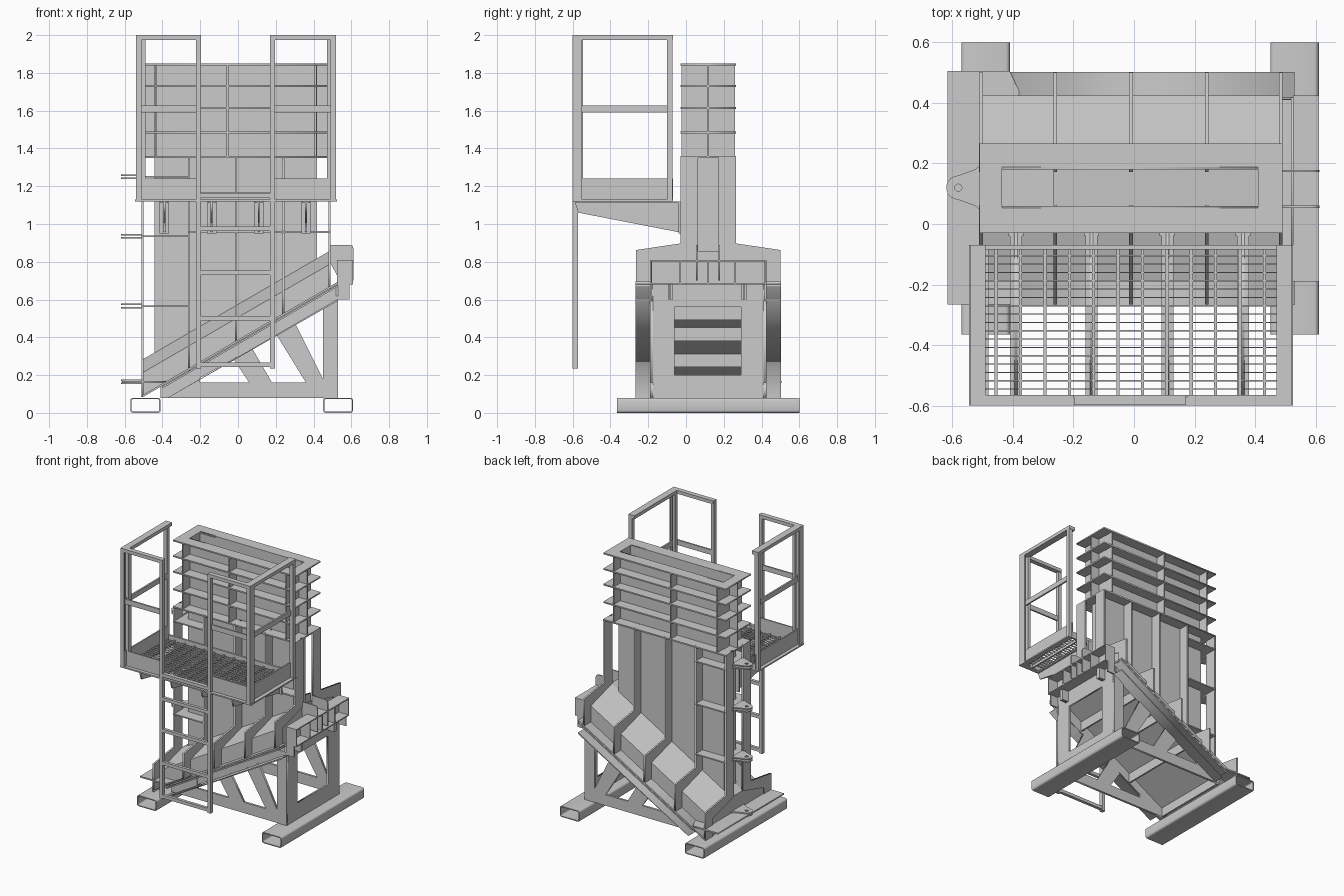
import bpy, bmesh, math
from mathutils import Matrix, Vector

if "Cube" in bpy.data.objects:
    bpy.data.objects.remove(bpy.data.objects["Cube"])

YC = 0.1175                                   # centre plane of the chute
zb = lambda x: 0.66 + 0.58 * (x - 0.49)       # sloping chute bottom
zt = lambda x: zb(x) + 0.18                   # sloping shoulder line

def link(name, me):
    ob = bpy.data.objects.new(name, me)
    bpy.context.collection.objects.link(ob)
    return ob

def boxes(name, items):
    """One object out of boxes (x0, x1, y0, y1, z0, z1)."""
    bm = bmesh.new()
    for x0, x1, y0, y1, z0, z1 in items:
        m = Matrix.Translation(((x0+x1)/2, (y0+y1)/2, (z0+z1)/2)) @ \
            Matrix.Diagonal((x1-x0, y1-y0, z1-z0, 1))
        bmesh.ops.create_cube(bm, size=1, matrix=m)
    me = bpy.data.meshes.new(name)
    bm.to_mesh(me)
    bm.free()
    return link(name, me)

AXES = {'yz': ((0, 1, 0), (0, 0, 1), (1, 0, 0)),
        'xz': ((1, 0, 0), (0, 0, 1), (0, -1, 0)),
        'xy': ((1, 0, 0), (0, 1, 0), (0, 0, 1))}

def plate(name, plane, loops, a, b):
    """Flat plate from an outline plus holes, spanning a..b along its normal axis."""
    cu = bpy.data.curves.new(name, 'CURVE')
    cu.dimensions, cu.fill_mode, cu.extrude = '2D', 'BOTH', abs(b - a) / 2
    for loop in loops:
        sp = cu.splines.new('POLY')
        sp.points.add(len(loop) - 1)
        for p, (u, v) in zip(sp.points, loop):
            p.co = (u, v, 0, 1)
        sp.use_cyclic_u = True
    tmp = bpy.data.objects.new(name, cu)
    me = bpy.data.meshes.new_from_object(tmp)
    bpy.data.objects.remove(tmp)
    m = Matrix([Vector(c) for c in AXES[plane]]).transposed().to_4x4()
    ax = {'yz': 0, 'xz': 1, 'xy': 2}[plane]
    m.translation[ax] = (a + b) / 2
    me.transform(m)
    return link(name, me)

def rect(u0, u1, v0, v1, r=0.0):
    if r == 0:
        return [(u0, v0), (u1, v0), (u1, v1), (u0, v1)]
    pts = []
    for cu, cv, a0 in ((u1-r, v1-r, 0), (u0+r, v1-r, 90), (u0+r, v0+r, 180), (u1-r, v0+r, 270)):
        pts += [(cu + r*math.cos(math.radians(a0+t)), cv + r*math.sin(math.radians(a0+t)))
                for t in (0, 30, 60, 90)]
    return pts

def circle(u, v, r, n=12):
    return [(u + r*math.cos(2*math.pi*i/n), v + r*math.sin(2*math.pi*i/n)) for i in range(n)]

def slab(name, x0, x1, d0, d1, y0, y1):
    """Sloping bar that follows the chute bottom."""
    plate(name, 'xz', [[(x0, max(zb(x0)+d0, .08)), (x1, zb(x1)+d0), (x1, zb(x1)+d1), (x0, zb(x0)+d1)]], y0, y1)

# Skid tubes
for n, x0, x1 in (("left", -0.57, -0.41), ("right", 0.45, 0.61)):
    sk = plate(n + "_skid", 'xz', [rect(x0, x1, 0, .08, .014), rect(x0+.007, x1-.007, .007, .073, .009)], -.365, .6)

# Chute shaft walls, open at the top
CX0, CX1 = -0.435, 0.41
for n, y0, y1 in (("front", .052, .06), ("back", .18, .188)):
    plate(n + "_chute_wall", 'xz', [[(CX0, zt(CX0)), (CX1, zt(CX1)), (CX1, 1.85), (CX0, 1.85)]], y0, y1)
for n, x in (("left", CX0-.008), ("right", CX1)):
    boxes(n + "_chute_wall", [(x, x+.008, .052, .188, zt(x), 1.85)])

# Flared sloping hopper at the foot
bm = bmesh.new()
ends = []
for x in (-0.505, 0.485):
    prof = [(-.307, zb(x)), (.307, zb(x)), (.307, zt(x)-.05), (.06, zt(x)+.02), (-.06, zt(x)+.02), (-.307, zt(x)-.05)]
    ends.append([bm.verts.new((x, YC+h, z)) for h, z in prof])
for i in range(6):
    j = (i + 1) % 6
    bm.faces.new((ends[0][i], ends[0][j], ends[1][j], ends[1][i]))
bm.faces.new(ends[0]); bm.faces.new(ends[1])
bmesh.ops.recalc_face_normals(bm, faces=bm.faces)
me = bpy.data.meshes.new("flared_hopper")
bm.to_mesh(me); bm.free()
link("flared_hopper", me)

# Ribs that wrap the lower chute
for i, x in enumerate((-0.505, -0.26, -0.01, 0.24, 0.485)):
    t, b = zt(x), zb(x)
    for s in (-1, 1):
        half = [(.147, 1.36), (.147, t+.06), (.383, t+.025), (.383, b), (.3, b), (.3, t-.05), (.055, t+.02), (.055, 1.36)]
        plate(f"chute_rib_{i}", 'yz', [[(YC+s*h, z) for h, z in half]], x-.006, x+.006)

# Horizontal stiffening rings and uprights of the upper chute
levels = (1.36, 1.49, 1.62, 1.735, 1.85)
for i, z in enumerate(levels):
    plate(f"stiffening_ring_{i}", 'xy', [rect(-.51, .49, -.03, .265), rect(CX0, CX1, .06, .18)], z-.01, z)
up = []
for x in (-.055, CX0, CX1):
    up += [(x-.005, x+.005, -.025, .055, 1.36, 1.845), (x-.005, x+.005, .185, .26, 1.36, 1.845)]
for x0, x1 in ((-.505, CX0), (CX1, .485)):
    up.append((x0, x1, YC-.005, YC+.005, 1.36, 1.845))
boxes("upper_chute_uprights", up)
boxes("chute_cross_stiffener", [(-.26, .485, -.03, .055, .952, .962)])

# Hinge lugs and stiffeners on the left end
for i, z in enumerate((.165, .565, .935, 1.25)):
    nose = [(-.58 + .04*math.cos(math.radians(a)), .12 + .04*math.sin(math.radians(a))) for a in range(90, 271, 20)]
    lug = [(-.5, .2), (-.525, .18)] + nose + [(-.525, .06), (-.5, .04)]
    for k, d in enumerate((-.013, .005)):
        plate(f"hinge_lug_{i}_{k}", 'xy', [lug, circle(-.58, .12, .012)], z+d, z+d+.008)
    if i:
        boxes(f"hinge_stiffener_{i}", [(-.505, -.265, -.03, .265, z-.005, z+.004)])
plate("bottom_hinge_plate", 'xy', [[(-.615, -.265), (-.41, -.265), (-.38, -.2), (-.38, .44), (-.41, .505), (-.615, .505)]], .158, .168)

# Sloping channels: chute flange on top, support channel underneath
for n, s in (("front", -1), ("back", 1)):
    yo, yi = YC + s*.385, YC + s*.3
    y0, y1 = min(yo, yi), max(yo, yi)
    slab(n + "_chute_flange", -.505, .53, 0, .012, y0, y1)
    slab(n + "_channel_top", -.4, .53, -.014, -.003, y0, y1)
    slab(n + "_channel_bottom", -.37, .53, -.09, -.079, y0, y1)
    slab(n + "_channel_web", -.39, .53, -.09, 0, yi - .006, yi + .006)
    # Truss side with braces
    yw = (yi - .008, yi + .008)
    plate(n + "_truss_sill", 'xz', [rect(-.41, .53, .08, .16)], *yw)
    plate(n + "_truss_post", 'xz', [rect(.45, .53, .08, .62)], *yw)
    plate(n + "_truss_brace_inner", 'xz', [[(-.02, .28), (.07, .35), (.18, .16), (.06, .16)]], *yw)
    plate(n + "_truss_brace_outer", 'xz', [[(.2, .42), (.3, .48), (.46, .16), (.36, .16)]], *yw)
    plate(n + "_truss_toe", 'xz', [[(-.41, .08), (-.41, .13), (-.2, .25), (-.2, .16)]], *yw)
boxes("underside_cross_members", [(x-.006, x+.006, -.185, .42, zb(x)-.07, zb(x)) for x in (-.11, .13, .32)])
boxes("sill_cross_member", [(-.41, -.395, -.185, .42, .08, .15)])

# End panel with window
plate("end_panel", 'yz', [rect(-.19, .425, .08, .68), rect(-.06, .29, .2, .56)], .518, .53)

# Open celled discharge box
boxes("discharge_box", [(.53, .61, y-.004, y+.004, .68, .81) for y in (-.186, -.03, .115, .26, .421)] +
      [(.53, .61, -.19, .425, .68, .688), (.53, .61, -.19, .425, .802, .81), (.525, .533, -.19, .425, .68, .81)] +
      [(.53, .59, -.19, -.18, .6, .81), (.53, .59, .415, .425, .6, .81)] +
      [(.53, .58, y-.006, y+.006, .6, .68) for y in (-.075, -.09, .3, .315)])
for i, y in enumerate((.057, .175)):
    plate(f"discharge_lug_{i}", 'xz', [[(.485, .89), (.59, .89), (.605, .885), (.612, .87), (.612, .7), (.54, .7), (.485, .8)]], y-.004, y+.004)

# Platform brackets
for i, x in enumerate((-.39, -.14, .11, .36)):
    plate(f"platform_bracket_{i}", 'yz', [[(-.03, .955), (-.03, 1.12), (-.59, 1.12), (-.57, 1.06)]], x-.005, x+.005)
    boxes(f"bracket_foot_{i}", [(x-.025, x+.025, -.04, -.028, .95, 1.12), (x-.02, x+.02, -.58, -.03, 1.11, 1.12)])

# Platform frame, toe boards and grating
boxes("platform_frame", [(-.545, -.513, -.6, -.07, 1.12, 1.13), (.492, .525, -.6, -.07, 1.12, 1.13),
      (-.52, -.51, -.6, -.07, 1.12, 1.24), (.487, .497, -.6, -.07, 1.12, 1.24),
      (-.52, .497, -.085, -.07, 1.12, 1.17), (-.52, .497, -.575, -.565, 1.12, 1.16),
      (-.52, -.2, -.575, -.565, 1.12, 1.24), (.17, .497, -.575, -.565, 1.12, 1.24),
      (-.545, .525, -.6, -.565, 1.12, 1.13)])
boxes("platform_grating", [(x-.005, x+.005, -.565, -.08, 1.122, 1.147) for x in [-.455 + .0805*i for i in range(12)]] +
      [(-.51, .49, y-.002, y+.002, 1.137, 1.147) for y in [-.545 + .0275*i for i in range(17)]] +
      [(-.51, -.48, -.565, -.08, 1.122, 1.127)])

# Handrails, left and right
for n, s, xi in (("left", -1, -.2), ("right", 1, .175)):
    xo = -.54 if s < 0 else .52
    span = lambda a, b: (min(a, b), max(a, b))
    o = xo - s*.03
    e = xo - s*.05
    boxes(n + "_handrail", [
        (*span(xo, o), -.6, -.59, 1.12, 1.98), (*span(xo, xo - s*.01), -.6, -.55, 1.12, 1.98),   # corner angle
        (*span(o, e), -.575, -.545, 1.12, 1.98),
        (*span(xo, o), -.1, -.072, 1.12, 1.98),                       # rear post
        (*span(xo, e), -.6, -.07, 1.975, 2.0),                        # top rails
        (*span(xo, xi), -.6, -.565, 1.975, 2.0),
        (*span(o, o + s*.012), -.56, -.09, 1.59, 1.627),              # middle rails
        (*span(o, xi), -.59, -.578, 1.59, 1.627)])

# Ladder
boxes("ladder", [(-.222, -.197, -.6, -.572, .235, 2.0), (.17, .195, -.6, -.572, .235, 2.0)] +
      [(-.2, .175, -.597, -.575, z-.012, z+.012) for z in (.255, .5, .742, .975, 1.15)])
